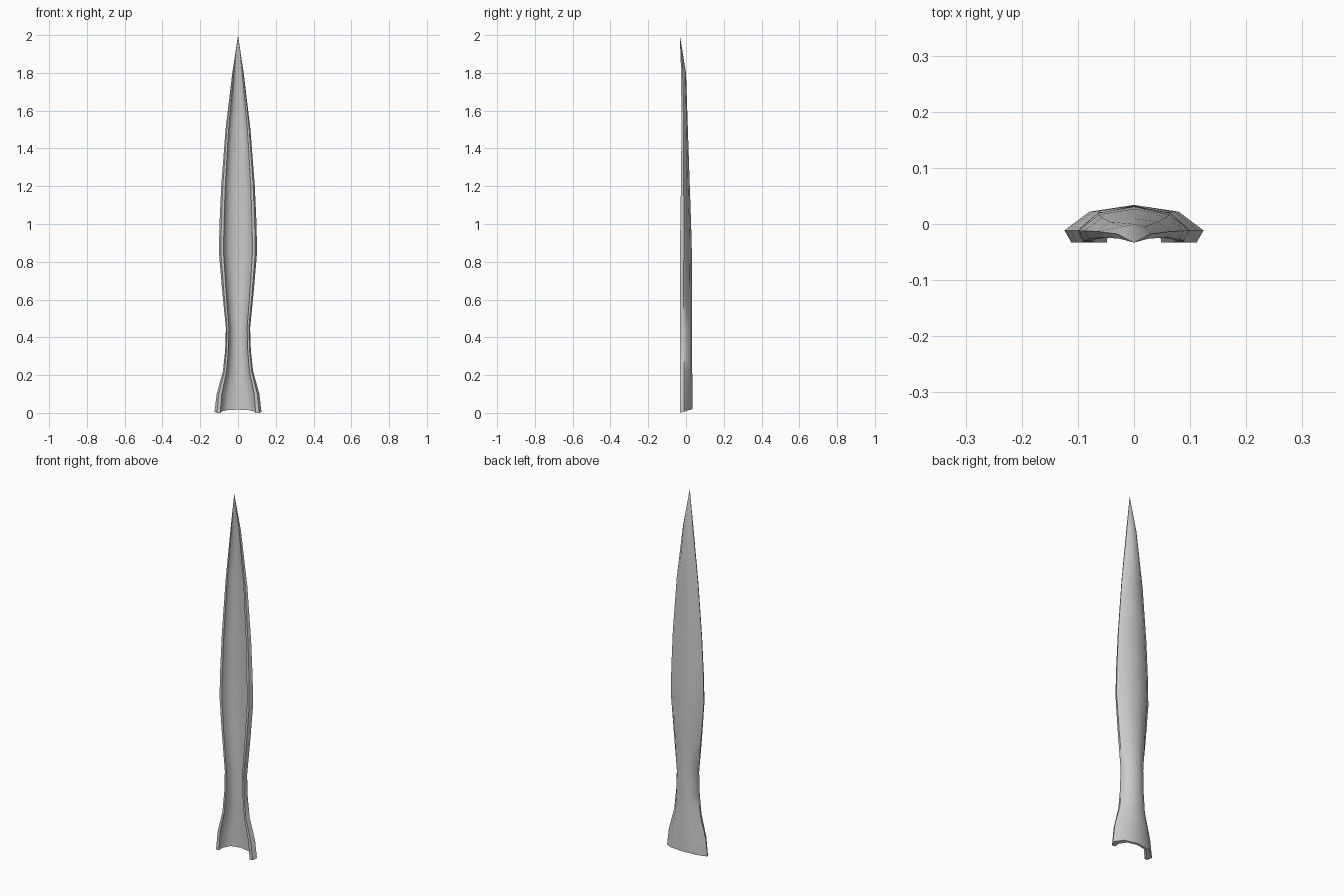
import bpy, bmesh

if "Cube" in bpy.data.objects:
    bpy.data.objects.remove(bpy.data.objects["Cube"])

# stations along the blade: height, half width, spine y, edge y
stations = [
    (0.00, 0.124, 0.034, -0.033),
    (0.10, 0.113, 0.034, -0.033),
    (0.22, 0.080, 0.033, -0.033),
    (0.33, 0.068, 0.033, -0.033),
    (0.45, 0.064, 0.033, -0.033),
    (0.64, 0.083, 0.032, -0.033),
    (0.85, 0.101, 0.031, -0.032),
    (1.00, 0.098, 0.027, -0.030),
    (1.20, 0.089, 0.020, -0.027),
    (1.50, 0.066, 0.010, -0.024),
    (1.80, 0.030, 0.000, -0.026),
]
# closed channel section, outer side then hollow inner side:
# fraction of half width, fraction of depth
half_outer = [(0.64, 0.82), (1.0, 0.32), (0.90, 0.0)]
half_inner = [(0.76, 0.0), (0.70, 0.36), (0.45, 0.74)]
right = half_outer + half_inner
section = ([(0.0, 1.0)] + right + [(0.0, 0.86)]
           + [(-x, y) for x, y in reversed(right)])
n = len(section)

bm = bmesh.new()
rings = []
for z, w, spine, edge in stations:
    # the lower end is cut slightly on the slant
    slant = 0.02 if z == 0 else 0.0
    rings.append([bm.verts.new((fx * w, edge + fy * (spine - edge), z + slant * fy))
                  for fx, fy in section])
tip = bm.verts.new((0, -0.033, 2.0))

# thick curved wall, closing to a point
for a, b in zip(rings, rings[1:]):
    for i in range(n):
        j = (i + 1) % n
        bm.faces.new((a[i], a[j], b[j], b[i]))
for i in range(n):
    bm.faces.new((rings[-1][i], rings[-1][(i + 1) % n], tip))

# lower end strip between outer and inner sides
base = rings[0]
for i in range(n // 2):
    k = [base[i], base[(i + 1) % n]]
    o = [base[(n // 2 - i - 1)], base[(n // 2 - i)]]
    if i < n // 2 - i - 1:
        for side in (1, -1):
            ids = [i, i + 1, n // 2 - i - 1, n // 2 - i]
            verts = list(dict.fromkeys(base[(side * q) % n] for q in ids))
            bm.faces.new(verts)
bmesh.ops.recalc_face_normals(bm, faces=bm.faces)

mesh = bpy.data.meshes.new("leaf_blade")
bm.to_mesh(mesh)
bm.free()
blade = bpy.data.objects.new("leaf_blade", mesh)
bpy.context.collection.objects.link(blade)
bpy.context.view_layer.objects.active = blade
blade.select_set(True)
bpy.ops.object.shade_smooth_by_angle(angle=1.0)
